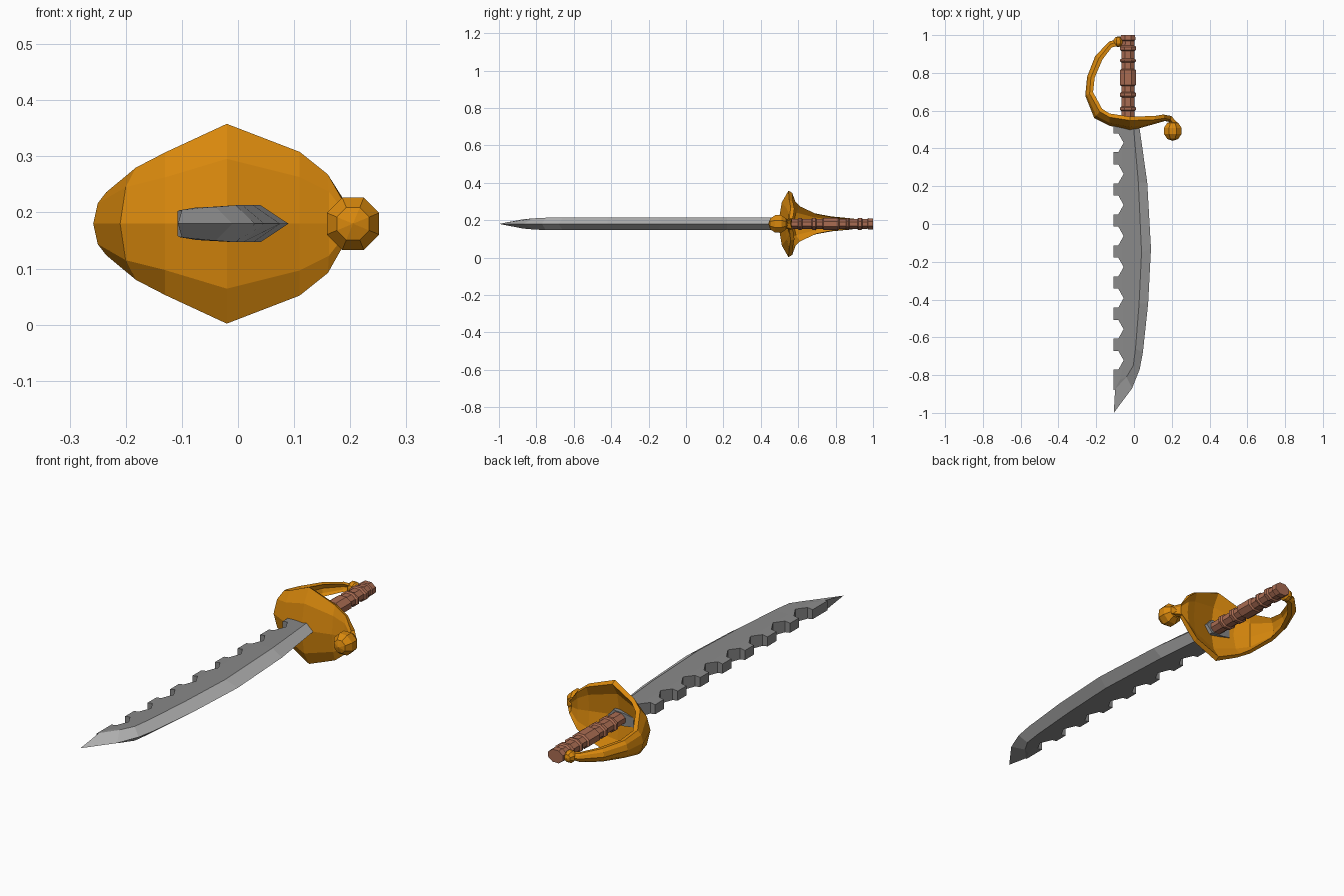
import bpy, bmesh, math
from mathutils import Vector, Matrix

if "Cube" in bpy.data.objects:
    bpy.data.objects.remove(bpy.data.objects["Cube"])

ZC = 0.18  # height of the sword's middle plane


def material(name, rgb):
    m = bpy.data.materials.new(name)
    m.diffuse_color = (*rgb, 1)
    m.use_nodes = True
    m.node_tree.nodes["Principled BSDF"].inputs["Base Color"].default_value = m.diffuse_color
    return m


gold = material("gold", (0.70, 0.25, 0.004))
steel = material("dark steel", (0.25, 0.25, 0.25))
edge_steel = material("light edge steel", (0.46, 0.46, 0.46))
leather = material("brown leather", (0.40, 0.15, 0.085))


def finish(bm, name, *mats):
    bmesh.ops.recalc_face_normals(bm, faces=bm.faces)
    me = bpy.data.meshes.new(name)
    bm.to_mesh(me)
    bm.free()
    ob = bpy.data.objects.new(name, me)
    bpy.context.collection.objects.link(ob)
    for m in mats:
        me.materials.append(m)
    return ob


def loft(rings, name, *mats, rule=None):
    """Skin closed rings of points; rule(i) gives the material of side i."""
    bm = bmesh.new()
    vs = [[bm.verts.new(p) for p in r] for r in rings]
    n = len(rings[0])
    for a, b in zip(vs, vs[1:]):
        for i in range(n):
            j = (i + 1) % n
            f = bm.faces.new((a[i], a[j], b[j], b[i]))
            f.material_index = rule(i) if rule else 0
    bm.faces.new(vs[0])
    bm.faces.new(vs[-1])
    return finish(bm, name, *mats)


# blade: spine y, ridge (x, y), edge (x, y)
rows = [(0.54, (-0.005, 0.54), (0.025, 0.54)),
        (0.22, (0.023, 0.22), (0.07, 0.22)),
        (-0.14, (0.04, -0.15), (0.09, -0.13)),
        (-0.42, (0.027, -0.42), (0.075, -0.42)),
        (-0.67, (0.008, -0.66), (0.047, -0.68)),
        (-0.79, (-0.004, -0.75), (0.03, -0.77)),
        (-0.84, (-0.04, -0.81), (-0.01, -0.87)),
        (-0.88, (-0.1, -0.875), (-0.107, -1.0))]
rings = []
for sy, (rx, ry), (ex, ey) in rows:
    mx = min(-0.062, (-0.108 + rx) / 2)
    h = 0.033 if rx > -0.02 else 0.03 if rx > -0.06 else 0.024
    up = [(-0.108, sy, 0.022), (mx, (sy + ry) / 2, min(0.029, h)), (rx, ry, h)]
    rings.append([(x, y, ZC + z) for x, y, z in up] + [(ex, ey, ZC)]
                 + [(x, y, ZC - z) for x, y, z in reversed(up)])
blade = loft(rings, "blade", steel, edge_steel, rule=lambda i: int(i in (2, 3)))

# notches cut in the spine
bm = bmesh.new()
for k in range(8):
    c = 0.43 - 0.1645 * k
    prof = [(-0.15, c + 0.05), (-0.083, c + 0.05), (-0.055, c),
            (-0.083, c - 0.05), (-0.15, c - 0.05)]
    f = bm.faces.new([bm.verts.new((x, y, 0.1)) for x, y in prof])
    ext = bmesh.ops.extrude_face_region(bm, geom=[f])["geom"]
    bmesh.ops.translate(bm, vec=(0, 0, 0.16),
                        verts=[v for v in ext if isinstance(v, bmesh.types.BMVert)])
cutter = finish(bm, "notch_cutter", steel)
cutter.hide_render = True
cutter.hide_viewport = False
mod = blade.modifiers.new("notches", "BOOLEAN")
mod.operation = "DIFFERENCE"
mod.solver = "EXACT"
mod.object = cutter
bpy.context.view_layer.objects.active = blade
bpy.ops.object.modifier_apply(modifier=mod.name)
bpy.data.objects.remove(cutter)

# cup guard sweeping into the knuckle bow: centre x, y, rim x, y, half width
sections = [(-0.08, 0.978, -0.08, 0.965, 0.014), (-0.13, 0.967, -0.125, 0.953, 0.02),
            (-0.205, 0.89, -0.185, 0.88, 0.03), (-0.248, 0.78, -0.228, 0.777, 0.04),
            (-0.258, 0.68, -0.235, 0.69, 0.056), (-0.21, 0.56, -0.182, 0.595, 0.10),
            (-0.13, 0.52, -0.13, 0.565, 0.127), (-0.02, 0.493, -0.02, 0.548, 0.178),
            (0.11, 0.53, 0.11, 0.552, 0.128), (0.163, 0.545, 0.16, 0.56, 0.088),
            (0.19, 0.54, 0.193, 0.552, 0.03), (0.205, 0.515, 0.215, 0.522, 0.02)]
rings = []
for cx, cy, rx, ry, w in sections:
    c, r = Vector((cx, cy)), Vector((rx, ry))
    off = (r - c).normalized() * 0.02
    outer, inner = [], []
    for s, t in ((-1, 1), (-0.65, 0.35), (0, 0), (0.65, 0.35), (1, 1)):
        p = c.lerp(r, t)
        outer.append((p.x, p.y, ZC + s * w))
        inner.append((p.x + off.x, p.y + off.y, ZC + s * w * 0.93))
    rings.append(outer + inner[::-1])
loft(rings, "hand_guard", gold)


# ball ends of the guard
def ball(name, x, y, r):
    bm = bmesh.new()
    bmesh.ops.create_uvsphere(bm, u_segments=8, v_segments=5, radius=r)
    bmesh.ops.transform(bm, verts=bm.verts, matrix=Matrix.Translation((x, y, ZC))
                        @ Matrix.Rotation(math.pi / 2, 4, "X")
                        @ Matrix.Rotation(math.pi / 8, 4, "Z"))
    finish(bm, name, gold)


ball("guard_ball", 0.205, 0.493, 0.053)
ball("bow_ball", -0.083, 0.965, 0.029)

# wrapped grip: octagonal core with raised bands (centre y, half length)
profile = [(0.52, 0.036)]
for y, h in ((0.61, 0.012), (0.685, 0.014), (0.805, 0.045), (0.865, 0.01), (0.93, 0.014)):
    if h > 0.03:
        y -= 0.03
    profile += [(y - h, 0.036), (y - h + 0.006, 0.044), (y + h - 0.006, 0.044), (y + h, 0.036)]
profile += [(0.97, 0.035), (0.974, 0.041), (1.0, 0.039)]
rings = []
for y, r in profile:
    ring = []
    for k in range(8):
        a = math.pi / 8 + k * math.pi / 4
        ring.append((-0.032 + r * 1.05 * math.cos(a), y, ZC + r * 0.8 * math.sin(a)))
    rings.append(ring)
loft(rings, "grip", leather)
